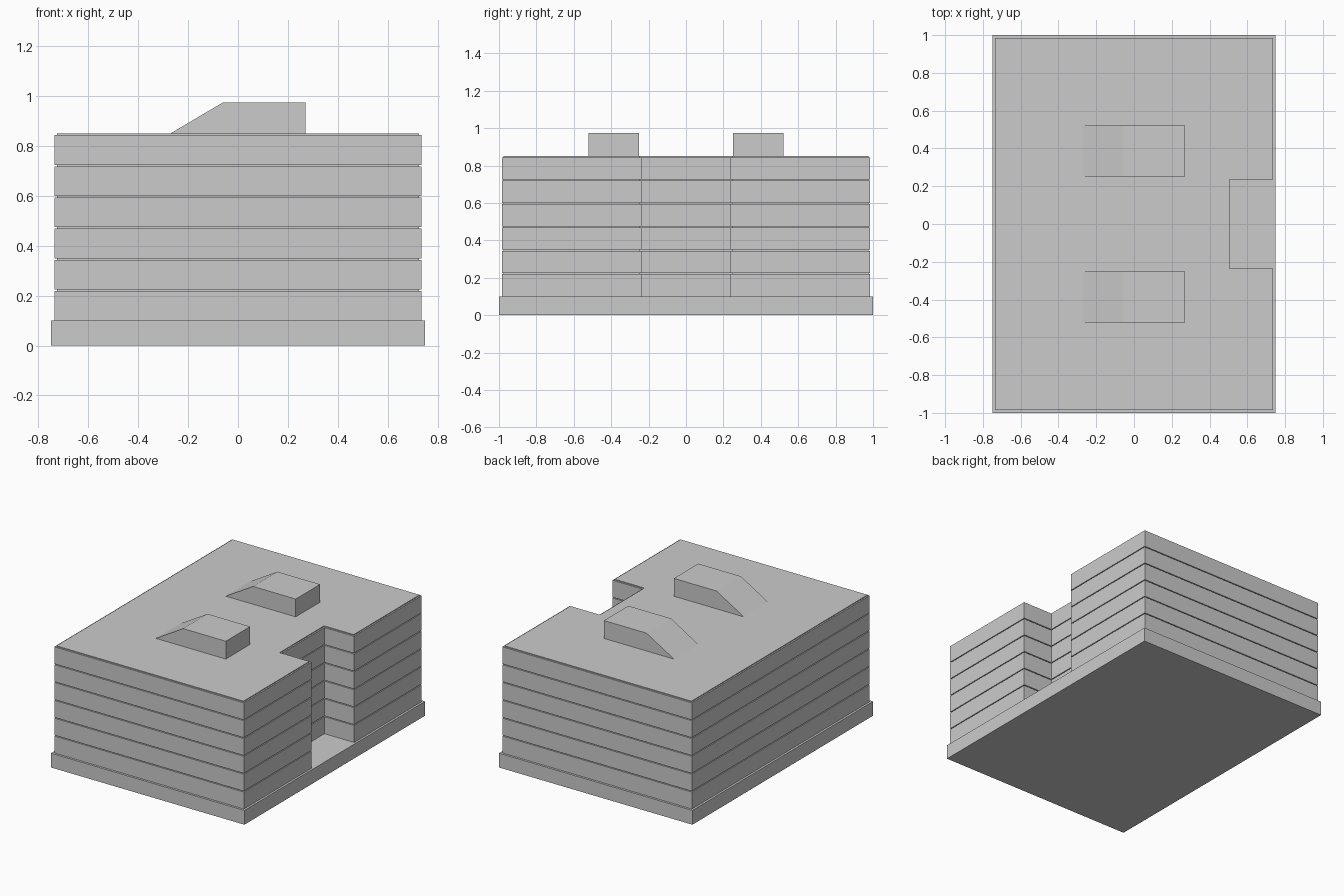
import bpy, bmesh

if "Cube" in bpy.data.objects:
    bpy.data.objects.remove(bpy.data.objects["Cube"])


def finish(name, bm):
    bmesh.ops.recalc_face_normals(bm, faces=bm.faces)
    mesh = bpy.data.meshes.new(name)
    bm.to_mesh(mesh)
    bm.free()
    obj = bpy.data.objects.new(name, mesh)
    bpy.context.collection.objects.link(obj)
    return obj


def loft(name, rings):
    """Skin a closed solid through rings of matching 3D points."""
    bm = bmesh.new()
    loops = [[bm.verts.new(p) for p in ring] for ring in rings]
    n = len(loops[0])
    for a, b in zip(loops, loops[1:]):
        for i in range(n):
            j = (i + 1) % n
            bm.faces.new((a[i], a[j], b[j], b[i]))
    bm.faces.new(loops[0][::-1])
    bm.faces.new(loops[-1])
    return finish(name, bm)


def footprint(z, inset):
    """Rectangular plan with an entrance notch on the +x side."""
    x, y = 0.735 - inset, 0.985 - inset
    nx, ny = 0.505 - inset, 0.236 + inset
    plan = [(-x, -y), (x, -y), (x, -ny), (nx, -ny),
            (nx, ny), (x, ny), (x, y), (-x, y)]
    return [(px, py, z) for px, py in plan]


# Ground plinth
loft("plinth", [[(-0.75, -1, z), (0.75, -1, z), (0.75, 1, z), (-0.75, 1, z)]
                for z in (0, 0.1)])

# Six storeys, each topped by a thin recessed joint
STOREY, JOINT, INSET = 0.125, 0.006, 0.01
rings = []
for i in range(6):
    z0 = 0.1 + i * STOREY
    z1 = z0 + STOREY
    rings += [footprint(z0, 0), footprint(z1 - JOINT, 0),
              footprint(z1 - JOINT, INSET), footprint(z1, INSET)]
loft("storeys", rings)

# Two sloped rooftop plant housings
profile = [(-0.272, 0.85), (0.271, 0.85), (0.271, 0.975), (-0.06, 0.975)]
for side, y0 in (("front", -0.522), ("back", 0.252)):
    loft(f"roof_housing_{side}",
         [[(x, y, z) for x, z in profile] for y in (y0, y0 + 0.27)])
